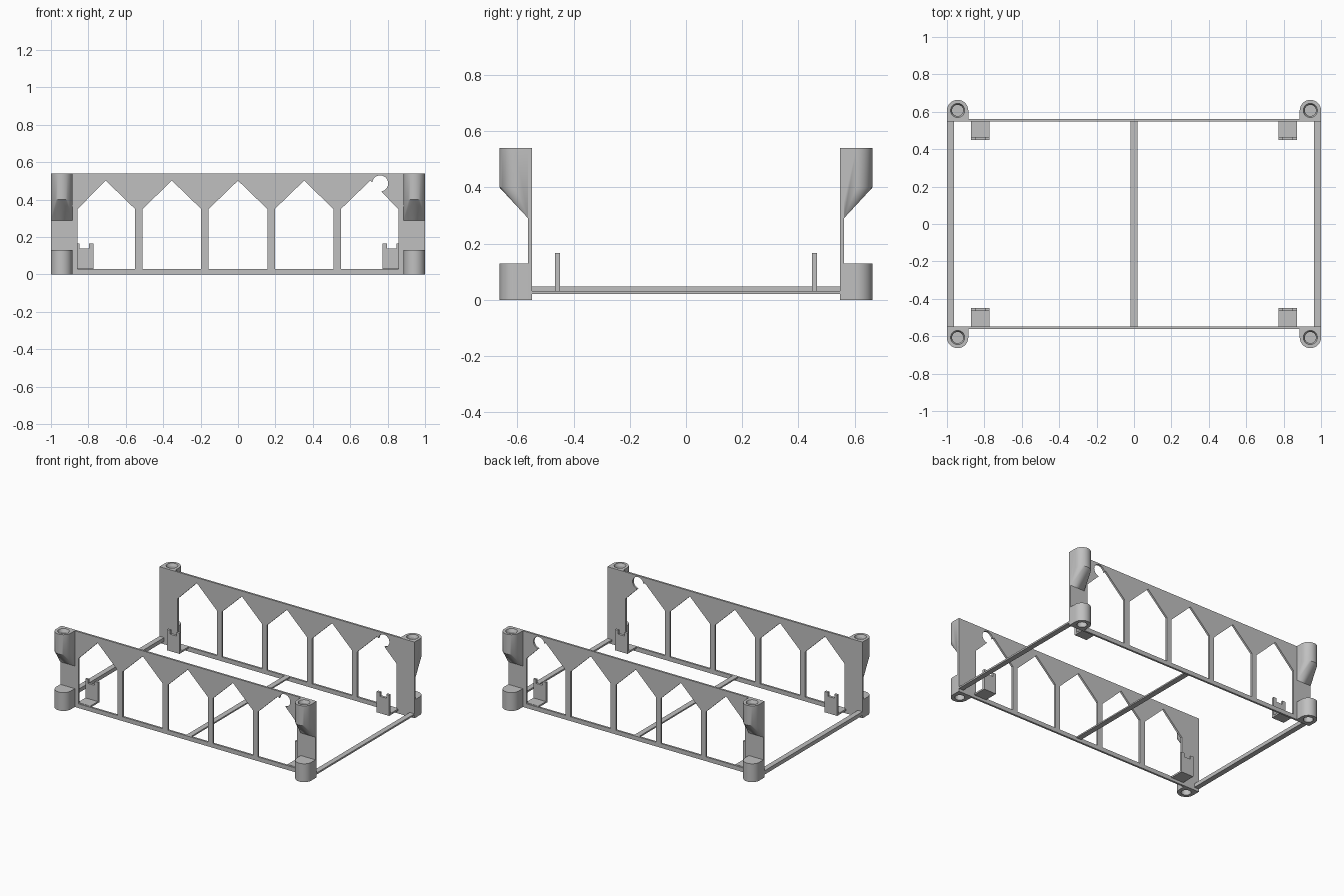
import bpy, bmesh, math

if "Cube" in bpy.data.objects:
    bpy.data.objects.remove(bpy.data.objects["Cube"])

grey = bpy.data.materials.new("plain grey")
grey.diffuse_color = (0.53, 0.53, 0.53, 1)
grey.use_nodes = True
grey.node_tree.nodes["Principled BSDF"].inputs["Base Color"].default_value = grey.diffuse_color

Y_IN, Y_OUT, TOP = 0.548, 0.562, 0.54   # wall thickness range and height
BOSS_X, BOSS_Y, BOSS_R = 0.943, 0.607, 0.057


def finish(name, bm, smooth=False):
    bmesh.ops.recalc_face_normals(bm, faces=bm.faces)
    me = bpy.data.meshes.new(name)
    bm.to_mesh(me)
    bm.free()
    me.materials.append(grey)
    ob = bpy.data.objects.new(name, me)
    bpy.context.collection.objects.link(ob)
    if smooth:
        bpy.ops.object.select_all(action='DESELECT')
        ob.select_set(True)
        bpy.context.view_layer.objects.active = ob
        bpy.ops.object.shade_smooth_by_angle(angle=math.radians(30))
    return ob


def prism(bm, base, vec):
    """Extrude a closed outline of 3D points along a vector."""
    face = bm.faces.new([bm.verts.new(p) for p in base])
    out = bmesh.ops.extrude_face_region(bm, geom=[face])
    bmesh.ops.translate(bm, vec=vec, verts=[v for v in out["geom"] if isinstance(v, bmesh.types.BMVert)])


def box(name, x0, x1, y0, y1, z0, z1):
    bm = bmesh.new()
    prism(bm, [(x0, y0, z0), (x1, y0, z0), (x1, y1, z0), (x0, y1, z0)], (0, 0, z1 - z0))
    return finish(name, bm)


def cut(ob, cutter):
    mod = ob.modifiers.new("cut", 'BOOLEAN')
    mod.operation, mod.object, mod.solver = 'DIFFERENCE', cutter, 'EXACT'
    cutter.hide_render = True
    cutter.hide_viewport = True


def revolve(name, profile, x, y, n=32):
    """Solid of revolution about a vertical axis from (radius, z) rings."""
    bm = bmesh.new()
    rings = [[bm.verts.new((x + r * math.cos(2 * math.pi * i / n), y + r * math.sin(2 * math.pi * i / n), z))
              for i in range(n)] for r, z in profile]
    for a, b in zip(rings, rings[1:]):
        for i in range(n):
            bm.faces.new((a[i], a[(i + 1) % n], b[(i + 1) % n], b[i]))
    bm.faces.new(rings[0])
    bm.faces.new(rings[-1])
    return finish(name, bm)


def u_outline(sx, sy, z, n=16):
    """Half-round outline whose flat side meets the wall."""
    pts = [(sx * BOSS_X + BOSS_R * math.cos(math.pi * i / n),
            sy * (BOSS_Y + BOSS_R * math.sin(math.pi * i / n)), z) for i in range(n + 1)]
    return pts + [(sx * BOSS_X - BOSS_R, sy * Y_IN, z), (sx * BOSS_X + BOSS_R, sy * Y_IN, z)]


for side, sy in (("front", -1), ("back", 1)):
    # Long wall with five pointed windows and a round cable hole
    bm = bmesh.new()
    prism(bm, [(-1, sy * Y_IN, 0), (1, sy * Y_IN, 0), (1, sy * Y_IN, TOP), (-1, sy * Y_IN, TOP)],
          (0, sy * (Y_OUT - Y_IN), 0))
    wall = finish(side + "_wall", bm)
    bm = bmesh.new()
    for i in range(-2, 3):
        c, h = i * 0.3535, 0.157
        lo, hi = max(c - h, -0.858), min(c + h, 0.858)
        prism(bm, [(x, sy * 0.5, z) for x, z in
                   ((lo, 0.03), (hi, 0.03), (hi, 0.35), (c, 0.502), (lo, 0.35))], (0, sy * 0.12, 0))
    cut(wall, finish(side + "_window_cutter", bm))
    bm = bmesh.new()
    prism(bm, [(0.76 + 0.043 * math.cos(a * math.pi / 16), sy * 0.5, 0.487 + 0.043 * math.sin(a * math.pi / 16))
               for a in range(32)], (0, sy * 0.12, 0))
    cut(wall, finish(side + "_hole_cutter", bm))

    for end, sx in (("left", -1), ("right", 1)):
        tag = f"{side}_{end}_"
        # Upper socket with a tapered underside
        bm = bmesh.new()
        for p in u_outline(sx, sy, TOP) + u_outline(sx, sy, 0.40):
            bm.verts.new(p)
        for x in (-BOSS_R, BOSS_R):
            for y in (Y_IN, Y_OUT):
                bm.verts.new((sx * BOSS_X + x, sy * y, 0.29))
        bmesh.ops.convex_hull(bm, input=bm.verts)
        bmesh.ops.dissolve_limit(bm, angle_limit=0.01, verts=bm.verts, edges=bm.edges)
        upper = finish(tag + "upper_socket", bm, True)
        cut(upper, revolve(tag + "upper_bore", [(0.03, 0.42), (0.03, 0.52), (0.042, 0.55)],
                           sx * BOSS_X, sy * BOSS_Y))
        # Lower foot, hollow from beneath
        bm = bmesh.new()
        prism(bm, u_outline(sx, sy, 0), (0, 0, 0.13))
        foot = finish(tag + "foot", bm, True)
        cut(foot, revolve(tag + "foot_bore", [(0.032, -0.02), (0.032, 0.1)], sx * BOSS_X, sy * BOSS_Y))

        # Small bracket: floor plate and notched upright
        bm = bmesh.new()
        prism(bm, [(sx * x, sy * 0.449, z) for x, z in
                   ((0.773, 0.02), (0.871, 0.02), (0.871, 0.167), (0.848, 0.167),
                    (0.848, 0.14), (0.797, 0.14), (0.797, 0.167), (0.773, 0.167))], (0, sy * 0.017, 0))
        finish(tag + "bracket_upright", bm)
        xa, xb = sorted((sx * 0.773, sx * 0.871))
        ya, yb = sorted((sy * 0.449, sy * 0.55))
        box(tag + "bracket_floor", xa, xb, ya, yb, 0.02, 0.032)

# Cross rails joining the two walls
box("left_rail", -1, -0.963, -0.55, 0.55, 0.02, 0.047)
box("middle_rail", -0.019, 0.019, -0.55, 0.55, 0.02, 0.03)
box("right_rail", 0.963, 1, -0.55, 0.55, 0.02, 0.032)
